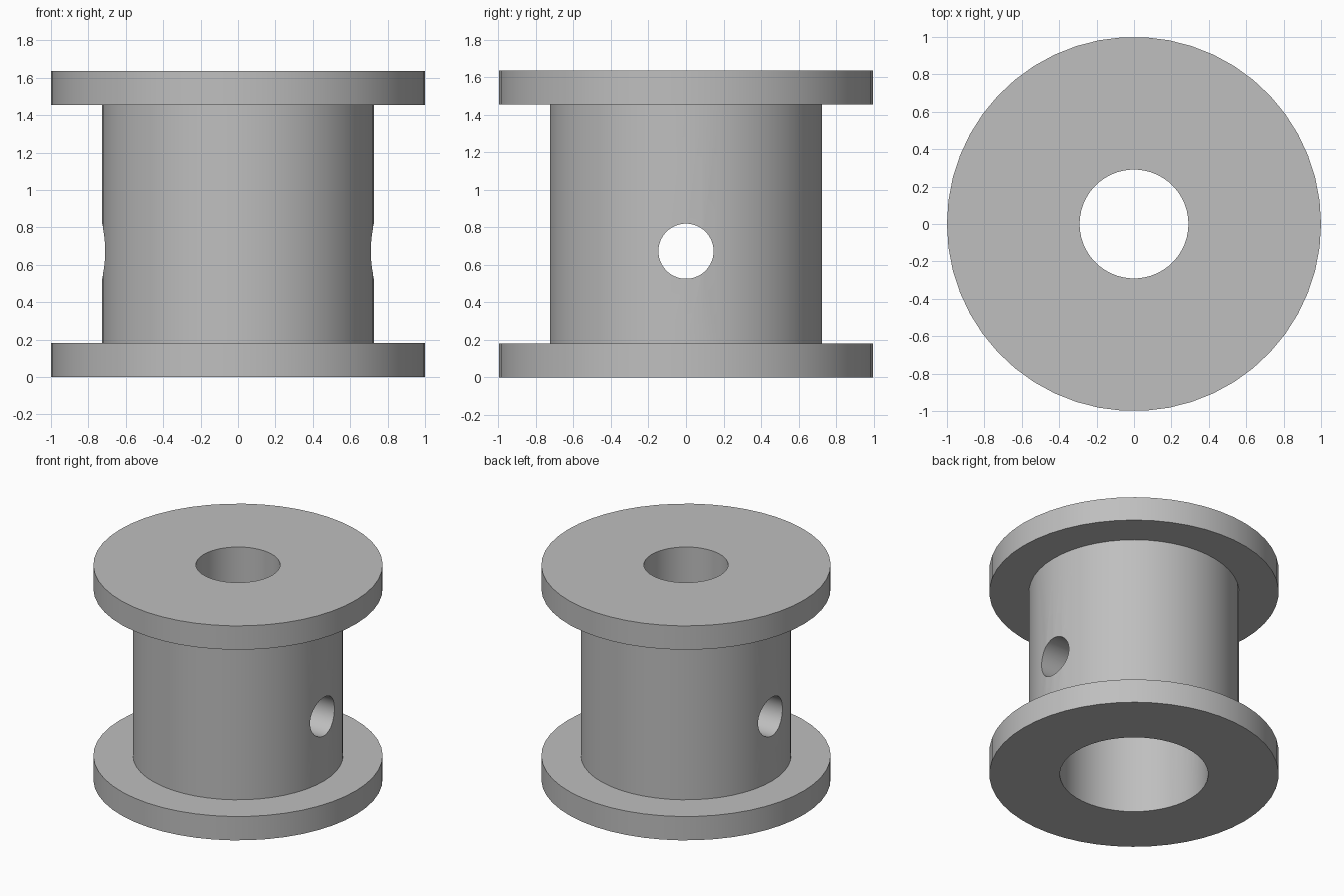
import bpy
import bmesh
import math
from mathutils import Matrix

cube = bpy.data.objects.get("Cube")
if cube:
    bpy.data.objects.remove(cube, do_unlink=True)

SIDES = 50
HEIGHT = 1.636
FLANGE = 0.182
FLANGE_R, CORE_R = 1.0, 0.727
SHAFT_R, SOCKET_R = 0.291, 0.513
SOCKET_DEPTH = 1.345
PIN_R, PIN_Z = 0.147, 0.673

grey = bpy.data.materials.new("plain grey")
grey.use_nodes = True
grey.diffuse_color = (0.52, 0.52, 0.52, 1)
grey.node_tree.nodes["Principled BSDF"].inputs["Base Color"].default_value = grey.diffuse_color


def add_object(name, bm):
    bmesh.ops.recalc_face_normals(bm, faces=bm.faces)
    mesh = bpy.data.meshes.new(name)
    bm.to_mesh(mesh)
    bm.free()
    obj = bpy.data.objects.new(name, mesh)
    bpy.context.collection.objects.link(obj)
    mesh.materials.append(grey)
    return obj


def lathe(name, profile):
    """Revolve a closed (radius, height) profile about z."""
    bm = bmesh.new()
    rings = []
    for i in range(SIDES):
        a = math.tau * i / SIDES
        rings.append([bm.verts.new((r * math.cos(a), r * math.sin(a), z)) for r, z in profile])
    for i, ring in enumerate(rings):
        nxt = rings[(i + 1) % SIDES]
        for j in range(len(profile)):
            k = (j + 1) % len(profile)
            bm.faces.new((ring[j], nxt[j], nxt[k], ring[k]))
    return add_object(name, bm)


# Spool: two flanges, core, wide socket below and narrow shaft bore above
spool = lathe("spool_body", [
    (SOCKET_R, 0), (FLANGE_R, 0), (FLANGE_R, FLANGE), (CORE_R, FLANGE),
    (CORE_R, HEIGHT - FLANGE), (FLANGE_R, HEIGHT - FLANGE), (FLANGE_R, HEIGHT),
    (SHAFT_R, HEIGHT), (SHAFT_R, SOCKET_DEPTH), (SOCKET_R, SOCKET_DEPTH),
])

# Cross hole from side to side
bm = bmesh.new()
bmesh.ops.create_cone(bm, cap_ends=True, segments=SIDES, radius1=PIN_R, radius2=PIN_R, depth=2.4,
                      matrix=Matrix.Translation((0, 0, PIN_Z)) @ Matrix.Rotation(math.pi / 2, 4, "Y"))
cutter = add_object("cross_hole_cutter", bm)
cutter.hide_render = True

drill = spool.modifiers.new("cross_hole", "BOOLEAN")
drill.operation = "DIFFERENCE"
drill.solver = "EXACT"
drill.object = cutter

bpy.ops.object.select_all(action="DESELECT")
bpy.context.view_layer.objects.active = spool
spool.select_set(True)
bpy.ops.object.modifier_apply(modifier=drill.name)
bpy.data.objects.remove(cutter, do_unlink=True)
bpy.ops.object.shade_smooth_by_angle(angle=math.radians(30))
